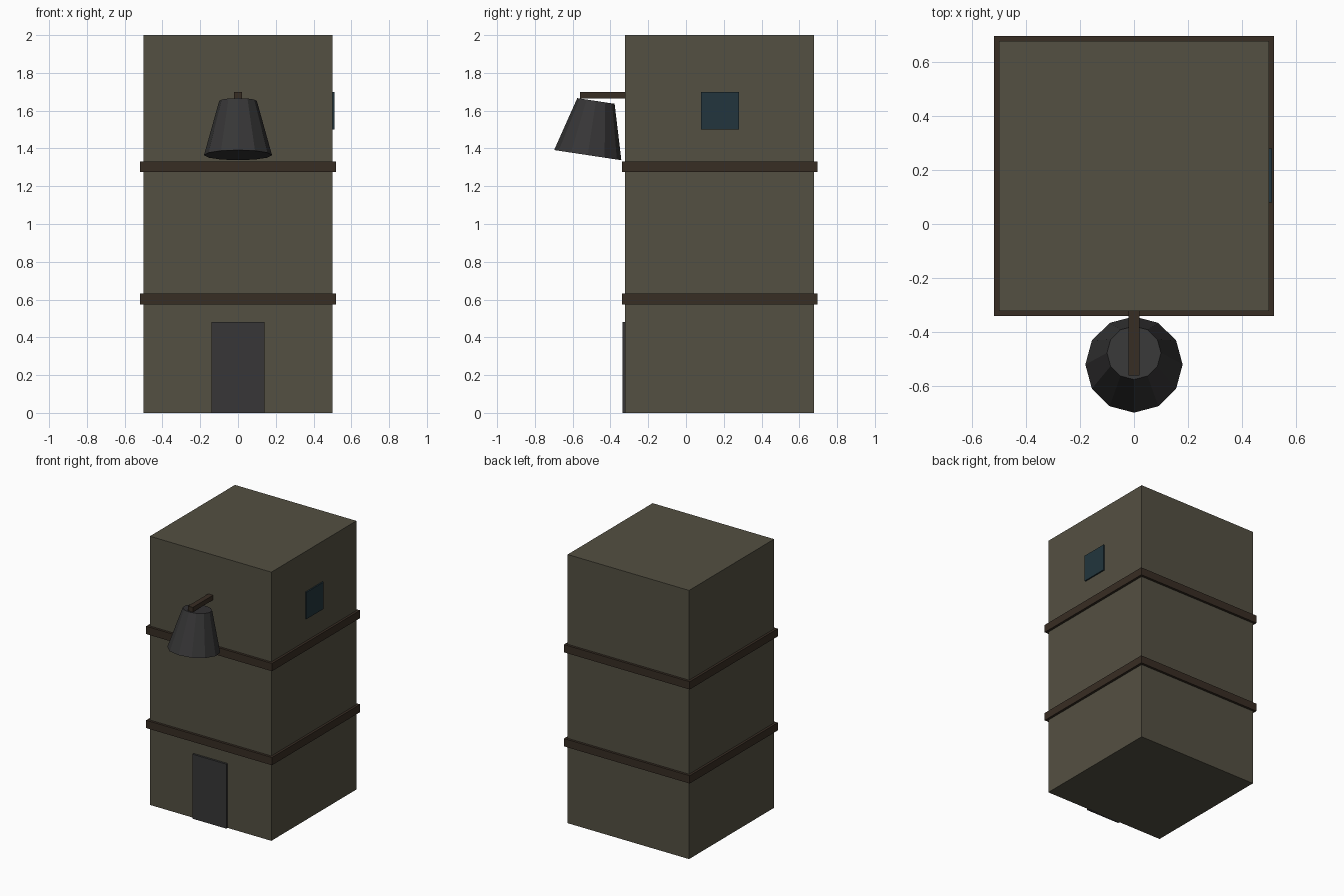
import bpy
from math import radians

default = bpy.data.objects.get("Cube")
if default:
    bpy.data.objects.remove(default, do_unlink=True)


def material(name, rgb):
    mat = bpy.data.materials.new(name)
    mat.use_nodes = True
    color = (*rgb, 1.0)
    mat.diffuse_color = color
    bsdf = next(n for n in mat.node_tree.nodes if n.type == 'BSDF_PRINCIPLED')
    bsdf.inputs["Base Color"].default_value = color
    bsdf.inputs["Roughness"].default_value = 0.9
    return mat


stone = material("olive stone", (0.088, 0.080, 0.054))
timber = material("dark timber", (0.039, 0.026, 0.017))
iron = material("dark iron", (0.038, 0.037, 0.038))
glass = material("blue glass", (0.016, 0.036, 0.047))


def box(name, low, high, mat):
    """Box between two opposite corners."""
    center = [(a + b) / 2 for a, b in zip(low, high)]
    bpy.ops.mesh.primitive_cube_add(size=1, location=center)
    obj = bpy.context.object
    obj.name = name
    obj.scale = [b - a for a, b in zip(low, high)]
    bpy.ops.object.transform_apply(location=False, rotation=False, scale=True)
    obj.data.materials.append(mat)
    return obj


# Tower body, set back so the lamp fits in front
front, back = -0.322, 0.678
box("tower_body", (-0.5, front, 0), (0.5, back, 2), stone)

# Timber bands around the tower
lip = 0.018
for name, z in (("lower_band", 0.603), ("upper_band", 1.303)):
    box(name, (-0.5 - lip, front - lip, z - 0.029),
        (0.5 + lip, back + lip, z + 0.029), timber)

# Door and side window
box("door", (-0.14, front - 0.015, 0), (0.14, front + 0.01, 0.48), iron)
box("window", (0.49, 0.08, 1.5), (0.51, 0.28, 1.7), glass)

# Bracket with the tilted bell hanging from it
box("bell_bracket", (-0.02, -0.56, 1.665), (0.02, front + 0.01, 1.7), timber)
bpy.ops.mesh.primitive_cone_add(vertices=12, radius1=0.18, radius2=0.1,
                                depth=0.29, location=(0, -0.4985, 1.508),
                                rotation=(radians(-8.6), 0, 0))
bell = bpy.context.object
bell.name = "bell"
bell.data.materials.append(iron)
